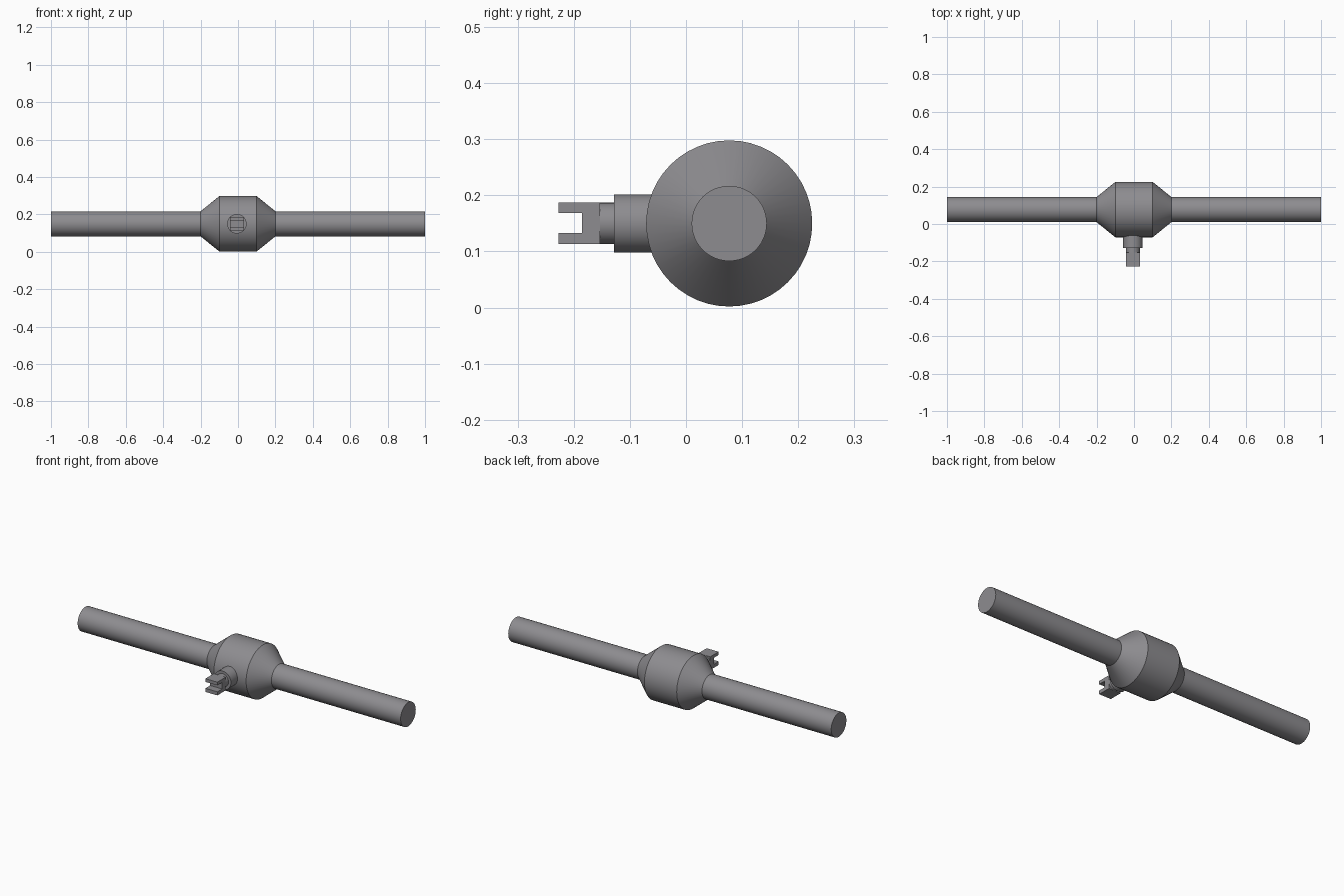
import bpy, bmesh, math
from mathutils import Matrix, Vector

if "Cube" in bpy.data.objects:
    bpy.data.objects.remove(bpy.data.objects["Cube"])

AXIS_Y, AXIS_Z = 0.077, 0.15      # pipe axis
PORT_X = -0.006                   # side port axis

grey = bpy.data.materials.new("steel grey")
grey.diffuse_color = (0.27, 0.265, 0.28, 1)
grey.use_nodes = True
grey.node_tree.nodes["Principled BSDF"].inputs["Base Color"].default_value = grey.diffuse_color


def finish(name, bm, smooth=True):
    bmesh.ops.recalc_face_normals(bm, faces=bm.faces)
    me = bpy.data.meshes.new(name)
    bm.to_mesh(me)
    bm.free()
    me.materials.append(grey)
    ob = bpy.data.objects.new(name, me)
    bpy.context.collection.objects.link(ob)
    if smooth:
        bpy.ops.object.select_all(action='DESELECT')
        ob.select_set(True)
        bpy.context.view_layer.objects.active = ob
        bpy.ops.object.shade_smooth_by_angle(angle=math.radians(30))
    return ob


def lathe_x(name, profile, segments):
    """Revolve (x, radius) points about the pipe axis; ends at radius 0 close it."""
    bm = bmesh.new()
    verts = [bm.verts.new((x, AXIS_Y, AXIS_Z + r)) for x, r in profile]
    edges = [bm.edges.new(p) for p in zip(verts, verts[1:])]
    bmesh.ops.spin(bm, geom=verts + edges, cent=(0, AXIS_Y, AXIS_Z), axis=(1, 0, 0),
                   angle=math.tau, steps=segments)
    bmesh.ops.remove_doubles(bm, verts=bm.verts, dist=1e-5)
    return finish(name, bm)


def cylinder_y(name, radius, y0, y1, segments=32):
    bm = bmesh.new()
    m = Matrix.Translation((PORT_X, (y0 + y1) / 2, AXIS_Z)) @ Matrix.Rotation(math.pi / 2, 4, 'X')
    bmesh.ops.create_cone(bm, cap_ends=True, segments=segments, radius1=radius,
                          radius2=radius, depth=y1 - y0, matrix=m)
    return finish(name, bm)


# Pipe with the swollen valve body in the middle
body = lathe_x("pipe_and_valve_body", [
    (-1, 0), (-1, 0.067), (-0.2, 0.067), (-0.1, 0.148),
    (0.1, 0.148), (0.2, 0.067), (1, 0.067), (1, 0)], 48)

# Right pipe end is shaded softly over its rim
sharp = body.data.attributes.get("sharp_edge")
if sharp:
    for e in body.data.edges:
        if all(body.data.vertices[i].co.x > 0.99 for i in e.vertices):
            sharp.data[e.index].value = False

# Side port and its neck
cylinder_y("side_port", 0.052, -0.128, 0.0)
cylinder_y("port_neck", 0.037, -0.155, -0.12)

# Fork: U profile in the y-z plane, extruded along x
bm = bmesh.new()
outline = [(-0.153, 0.113), (-0.227, 0.113), (-0.227, 0.133), (-0.185, 0.133),
           (-0.185, 0.169), (-0.227, 0.169), (-0.227, 0.187), (-0.153, 0.187)]
face = bm.faces.new([bm.verts.new((PORT_X - 0.037, y, z)) for y, z in outline])
ext = bmesh.ops.extrude_face_region(bm, geom=[face])
bmesh.ops.translate(bm, vec=Vector((0.074, 0, 0)),
                    verts=[g for g in ext["geom"] if isinstance(g, bmesh.types.BMVert)])
finish("fork", bm, smooth=False)
